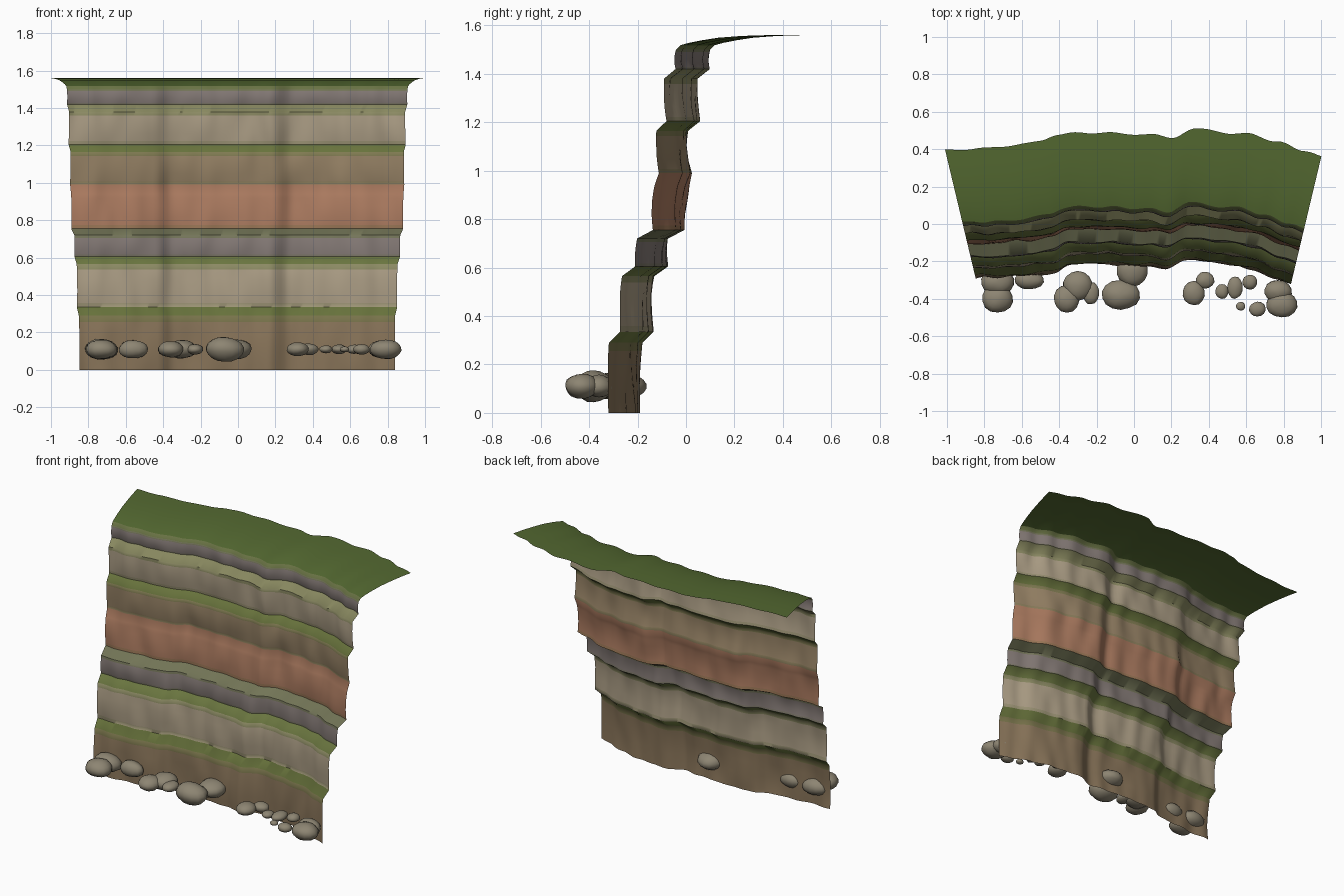
import bpy
import bmesh
import math
from mathutils import Vector, noise

cube = bpy.data.objects.get("Cube")
if cube:
    bpy.data.objects.remove(cube, do_unlink=True)

CENTRE_Y = -3.85      # the cliff bends around a point far in front of it
HALF_ANGLE = 0.2335
COLUMNS = 90

COLOURS = {
    "brown": (136, 116, 90),
    "tan": (170, 156, 132),
    "grey": (130, 120, 116),
    "red": (170, 122, 96),
    "ochre": (150, 130, 102),
    "moss": (98, 112, 58),
    "grass": (84, 104, 52),
    "boulder": (140, 132, 114),
}


def linear(channel):
    return (channel / 255) ** 2.2


def make_material(name, mix=0.0):
    """Stone colour, optionally blended towards moss."""
    label = name if mix == 0 else f"{name}_mossy_{int(mix * 100)}"
    mat = bpy.data.materials.get(label)
    if mat:
        return mat
    mat = bpy.data.materials.new(label)
    mat.use_nodes = True
    rgb = [linear(a + (b - a) * mix) for a, b in zip(COLOURS[name], COLOURS["moss"])]
    mat.diffuse_color = (*rgb, 1)
    shader = mat.node_tree.nodes["Principled BSDF"]
    shader.inputs["Base Color"].default_value = (*rgb, 1)
    shader.inputs["Roughness"].default_value = 0.9
    return mat


def finish(obj, angle):
    bpy.ops.object.select_all(action="DESELECT")
    obj.select_set(True)
    bpy.context.view_layer.objects.active = obj
    bpy.ops.object.shade_smooth_by_angle(angle=math.radians(angle))


# Buttresses and gullies: depth offset along the width of the cliff
WAVES = [(-1, .015), (-.85, -.014), (-.6, -.033), (-.5, -.03), (-.4, 0),
         (-.15, -.01), (0, -.022), (.1, -.02), (.2, -.035), (.32, .02),
         (.6, .02), (.75, .015), (.9, -.015), (1, -.023)]


def wave(u):
    for (a, low), (b, high) in zip(WAVES, WAVES[1:]):
        if u <= b:
            t = (u - a) / (b - a)
            return low + (high - low) * t * t * (3 - 2 * t)
    return WAVES[-1][1]


def sheet_point(u, y, z, rough):
    """Place a profile point (read at the left end) on the bent sheet."""
    radius = (y - CENTRE_Y) / math.cos(HALF_ANGLE) - WAVES[-1][1] + wave(u)
    radius += rough * noise.noise(Vector((u * 9, z * 5, 1)))
    angle = u * HALF_ANGLE
    return (radius * math.sin(angle), CENTRE_Y + radius * math.cos(angle), z)


def build_sheet(name, profile, strips, rough):
    """Sweep profile rows over the width; strips gives each row's material."""
    bm = bmesh.new()
    rows = [[bm.verts.new(sheet_point(2 * i / COLUMNS - 1, y, z, rough))
             for i in range(COLUMNS + 1)] for y, z in profile]
    mesh = bpy.data.meshes.new(name)
    slots = list(dict.fromkeys(strips))
    for mat in slots:
        mesh.materials.append(mat)
    for low, high, mat in zip(rows, rows[1:], strips):
        for i in range(COLUMNS):
            face = bm.faces.new((low[i], low[i + 1], high[i + 1], high[i]))
            face.material_index = slots.index(mat)
    bm.to_mesh(mesh)
    bm.free()
    obj = bpy.data.objects.new(name, mesh)
    bpy.context.collection.objects.link(obj)
    finish(obj, 50)


# Rock strata: colour, bottom z, top z, bottom y, top y, moss on the ledge above
LAYERS = [
    ("brown", 0, .29, -.32, -.315, .9),
    ("tan", .335, .565, -.27, -.262, .9),
    ("grey", .605, .72, -.21, -.207, .5),
    ("red", .755, .94, -.14, -.128, 0),
    ("ochre", .99, 1.165, -.112, -.124, .9),
    ("tan", 1.205, 1.38, -.08, -.092, .5),
    ("grey", 1.42, 1.5, -.042, -.042, .8),
]
CUTS = (0, .1, .35, .65, .88, 1)

profile, strips = [], []
for stone, z0, z1, y0, y1, moss in LAYERS:
    for t in CUTS:
        bulge = -.006 * math.sin(math.pi * t)
        profile.append((y0 + (y1 - y0) * t + bulge, z0 + (z1 - z0) * t))
    fade = [.2 if z0 else 0, 0, 0, 0, .45]
    if not moss:
        fade[-1] = 0
    strips += [make_material(stone, m) for m in fade]
    strips.append(make_material(stone, moss))

# Grassy plateau curling back from the rim
plateau = [(-.025, 1.518), (.01, 1.528), (.06, 1.538), (.13, 1.549),
           (.22, 1.556), (.29, 1.559), (.36, 1.56)]
profile.append(plateau[0])
build_sheet("cliff_face", profile, strips, .014)
build_sheet("grass_top", plateau, [make_material("grass")] * (len(plateau) - 1), .014)

# Boulders at the foot: x, y, half width, half depth
BOULDERS = [
    (-.73, -.4, .085, .075), (-.73, -.31, .09, .07), (-.56, -.3, .08, .05),
    (-.36, -.4, .07, .075), (-.3, -.33, .08, .08), (-.23, -.37, .045, .06),
    (-.07, -.38, .105, .08), (-.01, -.25, .085, .085), (.32, -.37, .06, .065),
    (.38, -.3, .05, .045), (.47, -.36, .035, .04), (.54, -.34, .042, .06),
    (.62, -.31, .04, .04), (.57, -.44, .025, .023), (.66, -.455, .045, .04),
    (.77, -.36, .075, .06), (.79, -.43, .085, .07),
]


def add_boulder(index, x, y, half_width, half_depth):
    bpy.ops.mesh.primitive_uv_sphere_add(segments=14, ring_count=9, location=(x, y, .11))
    rock = bpy.context.object
    rock.name = f"boulder_{index}"
    size = Vector((half_width, half_depth, .62 * half_width))
    for v in rock.data.vertices:
        lump = 1 + .08 * noise.noise(v.co * 1.3 + Vector((index * 3, 0, 0)))
        v.co = v.co * size * lump
    rock.data.materials.append(make_material("boulder"))
    finish(rock, 60)


for number, boulder in enumerate(BOULDERS, 1):
    add_boulder(number, *boulder)
